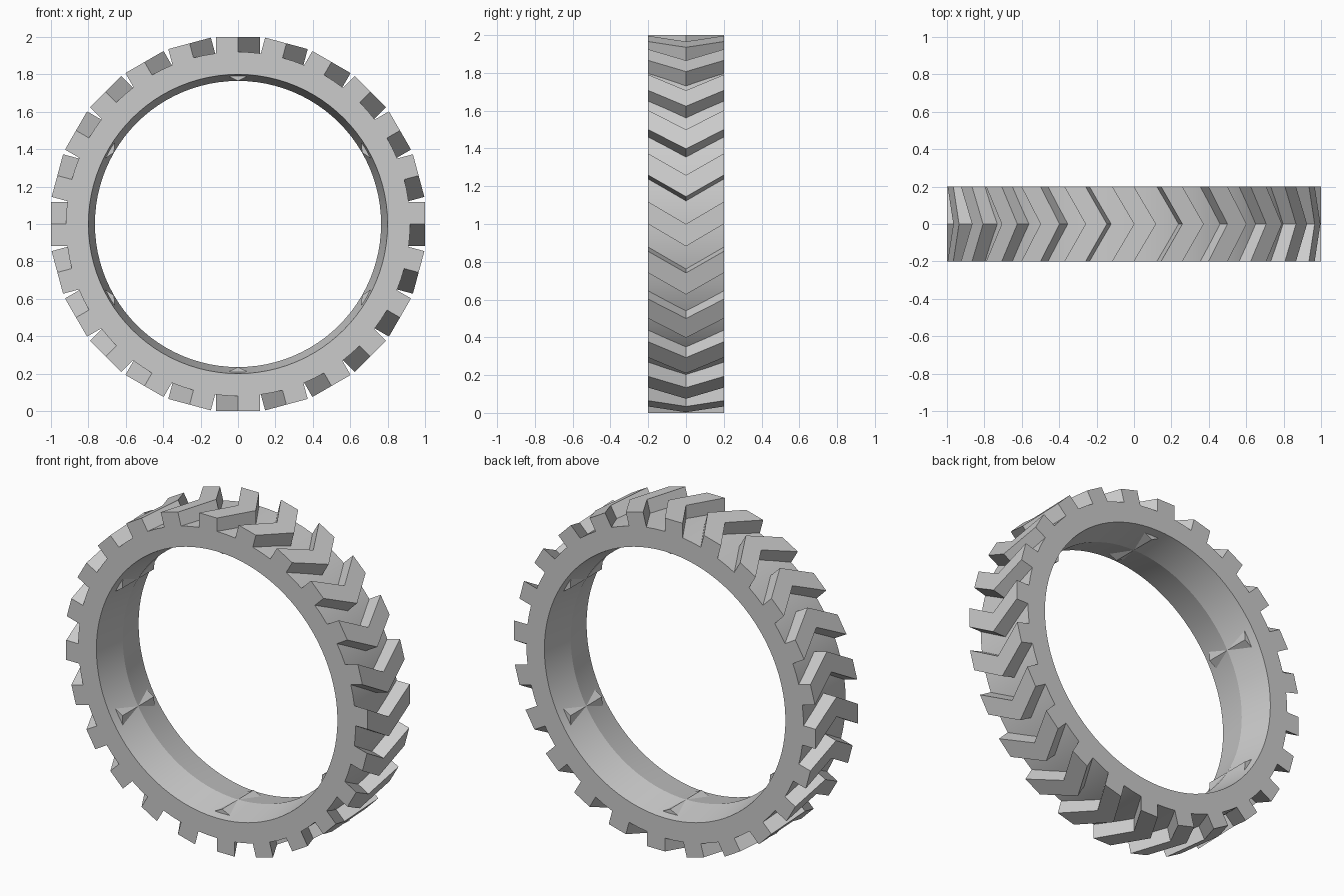
import bpy, bmesh, math
from mathutils import Matrix

if "Cube" in bpy.data.objects:
    bpy.data.objects.remove(bpy.data.objects["Cube"], do_unlink=True)

mat = bpy.data.materials.new("grey rubber")
mat.use_nodes = True
grey = (0.6, 0.6, 0.6, 1)
mat.diffuse_color = grey
mat.node_tree.nodes["Principled BSDF"].inputs["Base Color"].default_value = grey

HALF = 0.2          # half width of the tyre
CENTRE = Matrix.Translation((0, 0, 1))


def finish(name, bm, smooth=False):
    bmesh.ops.recalc_face_normals(bm, faces=bm.faces)
    bm.transform(CENTRE)
    me = bpy.data.meshes.new(name)
    bm.to_mesh(me)
    bm.free()
    me.materials.append(mat)
    ob = bpy.data.objects.new(name, me)
    bpy.context.collection.objects.link(ob)
    if smooth:
        bpy.ops.object.select_all(action="DESELECT")
        ob.select_set(True)
        bpy.context.view_layer.objects.active = ob
        bpy.ops.object.shade_smooth_by_angle(angle=math.radians(15))
    return ob


def prism(bm, outline, direction, turn):
    """Extrude a closed outline along direction, then turn it about the axle."""
    verts = [bm.verts.new(p) for p in outline]
    face = bm.faces.new(verts)
    top = bmesh.ops.extrude_face_region(bm, geom=[face])["geom"]
    moved = [v for v in top if isinstance(v, bmesh.types.BMVert)]
    bmesh.ops.translate(bm, verts=moved, vec=direction)
    bmesh.ops.transform(bm, matrix=Matrix.Rotation(turn, 4, "Y"), verts=verts + moved)


# Tyre body: closed section spun about the axle, with a ridge inside
bm = bmesh.new()
section = [(-HALF, 0.92), (HALF, 0.92), (HALF, 0.8), (0, 0.765), (-HALF, 0.8)]
SEGMENTS = 96
rings = []
for i in range(SEGMENTS):
    a = math.tau * i / SEGMENTS
    rings.append([bm.verts.new((r * math.sin(a), y, r * math.cos(a))) for y, r in section])
for i, ring in enumerate(rings):
    nxt = rings[(i + 1) % SEGMENTS]
    for j in range(len(section)):
        k = (j + 1) % len(section)
        bm.faces.new((ring[j], ring[k], nxt[k], nxt[j]))
finish("tyre_body", bm, smooth=True)

# Chevron tread lugs
bm = bmesh.new()
W = 0.118
chevron = [(-W, -HALF), (0, -HALF), (W, 0), (0, HALF), (-W, HALF), (0, 0)]
for i in range(24):
    prism(bm, [(x, y, 0.9) for x, y in chevron], (0, 0, 0.1), math.tau * i / 24)
finish("tread_lugs", bm)

# Six wedge keys crossing the inner ridge
bm = bmesh.new()
KEY = 0.15
for i in range(6):
    wedge = [(-0.07, -KEY, 0.8), (0.07, -KEY, 0.8), (0, -KEY, 0.765)]
    prism(bm, wedge, (0, 2 * KEY, 0), math.tau * i / 6)
finish("inner_keys", bm)
